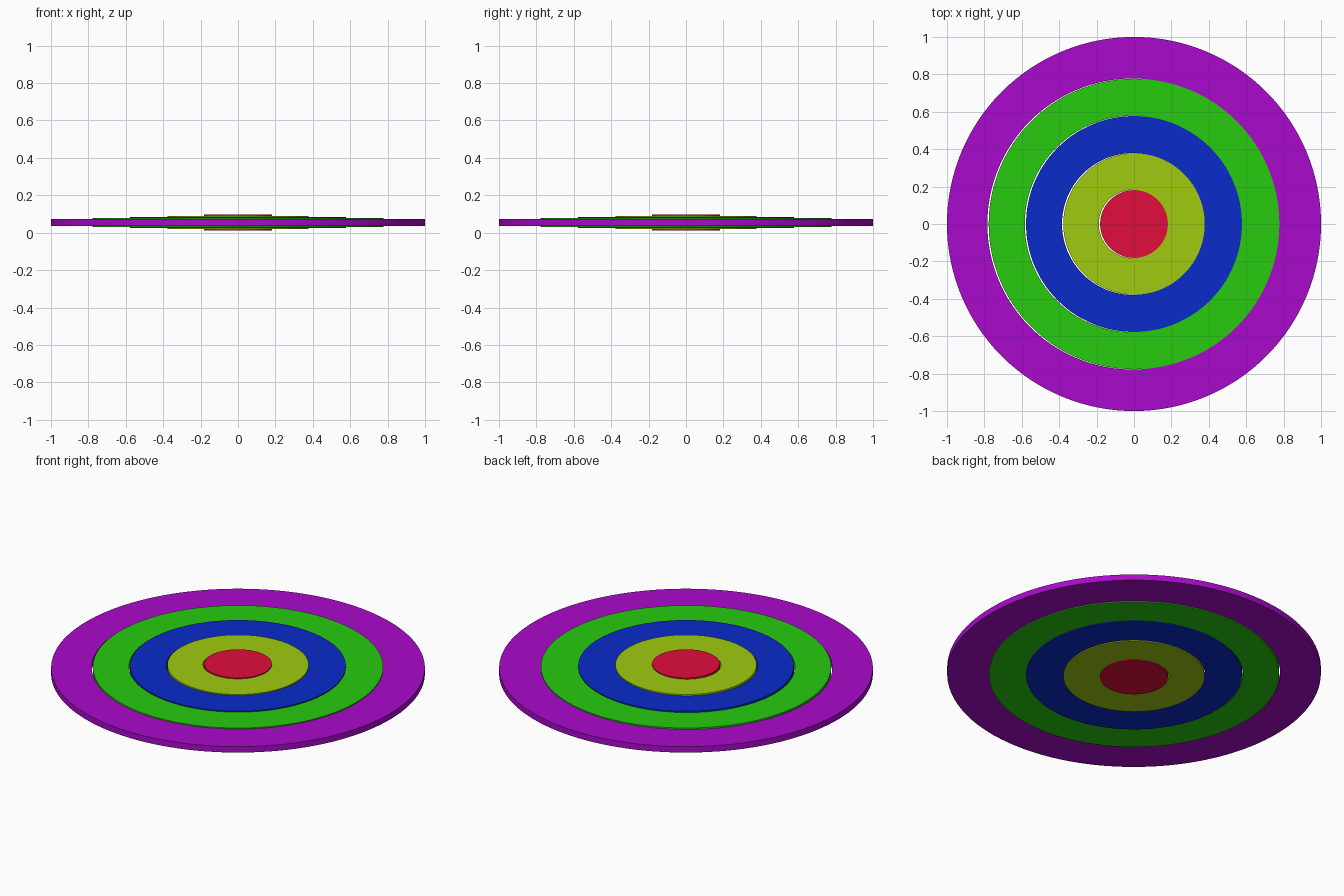
import bpy, bmesh
from math import cos, sin, tau

if "Cube" in bpy.data.objects:
    bpy.data.objects.remove(bpy.data.objects["Cube"])

SIDES = 128
MID_Z = 0.0545       # shared mid-plane of all rings
HOLE_SHIFT = -0.006  # holes sit slightly left, leaving a thin crescent gap


def circle(bm, radius, x, z):
    return [bm.verts.new((x + radius * cos(tau * i / SIDES),
                          radius * sin(tau * i / SIDES), z)) for i in range(SIDES)]


def bridge(bm, a, b):
    for i in range(SIDES):
        j = (i + 1) % SIDES
        bm.faces.new((a[i], a[j], b[j], b[i]))


def target_ring(name, outer, hole, half, colour):
    bm = bmesh.new()
    low = circle(bm, outer, 0, MID_Z - half)
    high = circle(bm, outer, 0, MID_Z + half)
    bridge(bm, low, high)
    if hole:
        hole_low = circle(bm, hole, HOLE_SHIFT, MID_Z - half)
        hole_high = circle(bm, hole, HOLE_SHIFT, MID_Z + half)
        bridge(bm, high, hole_high)
        bridge(bm, hole_high, hole_low)
        bridge(bm, hole_low, low)
    else:
        bm.faces.new(high)
        bm.faces.new(low[::-1])
    bmesh.ops.recalc_face_normals(bm, faces=bm.faces[:])
    mesh = bpy.data.meshes.new(name)
    bm.to_mesh(mesh)
    bm.free()
    mat = bpy.data.materials.new(name + "_paint")
    mat.diffuse_color = (*colour, 1)
    mat.use_nodes = True
    mat.node_tree.nodes["Principled BSDF"].inputs["Base Color"].default_value = mat.diffuse_color
    mesh.materials.append(mat)
    obj = bpy.data.objects.new(name, mesh)
    bpy.context.collection.objects.link(obj)
    bpy.context.view_layer.objects.active = obj
    obj.select_set(True)
    bpy.ops.object.shade_smooth_by_angle(angle=0.6)
    obj.select_set(False)


# Concentric rings, each a little thicker than the one around it
rings = [
    ("outer_purple_ring", 1.0, (0.40, 0.003, 0.60)),
    ("green_ring", 0.777, (0.02, 0.60, 0.005)),
    ("blue_ring", 0.577, (0.003, 0.025, 0.60)),
    ("yellow_ring", 0.378, (0.35, 0.60, 0.005)),
    ("red_bullseye", 0.181, (0.75, 0.004, 0.045)),
]
for i, (name, radius, colour) in enumerate(rings):
    hole = rings[i + 1][1] + 0.001 if i < len(rings) - 1 else 0
    target_ring(name, radius, hole, 0.0175 + 0.006 * i, colour)
